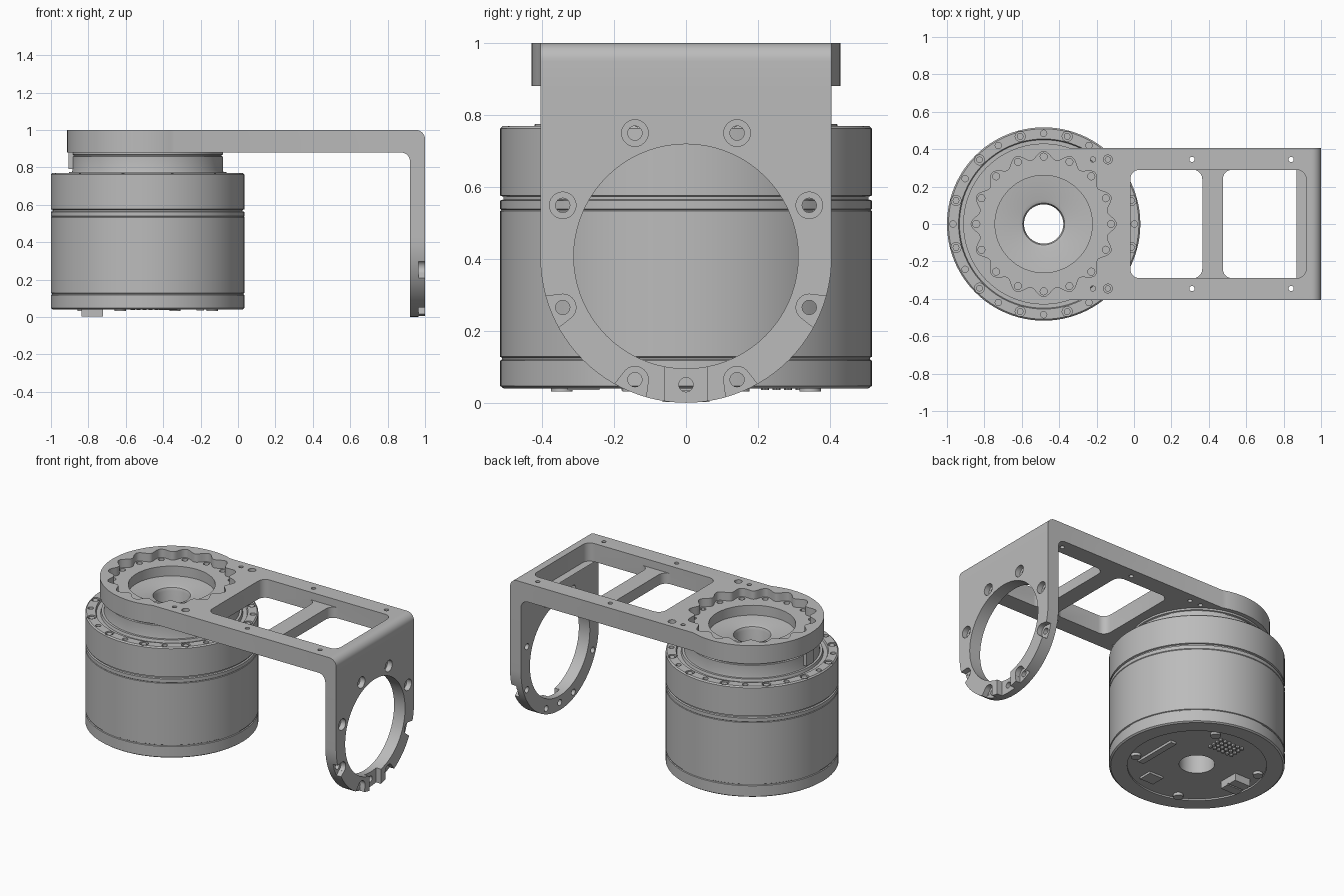
import bpy, bmesh, math
from math import sin, cos, pi, radians

if "Cube" in bpy.data.objects:
    bpy.data.objects.remove(bpy.data.objects["Cube"])

metal = bpy.data.materials.new("satin_grey_metal")
metal.use_nodes = True
GREY = (0.5, 0.5, 0.5, 1)
metal.diffuse_color = GREY
metal.node_tree.nodes["Principled BSDF"].inputs["Base Color"].default_value = GREY

CX = -0.483      # motor axis
HALF = 0.405     # half width of the bracket
RING_Z = 0.407   # centre height of the flange ring


def polar(r, deg, cx=0, cy=0):
    return (cx + r * cos(radians(deg)), cy + r * sin(radians(deg)))


def arc(r, a, b, n, cx=0, cy=0):
    return [polar(r, a + (b - a) * i / n, cx, cy) for i in range(n + 1)]


def circle(r, cx=0, cy=0, n=24):
    return arc(r, 0, 360, n, cx, cy)[:-1]


def rect(x0, x1, y0, y1, r=0):
    if not r:
        return [(x0, y0), (x1, y0), (x1, y1), (x0, y1)]
    return (arc(r, 180, 270, 6, x0 + r, y0 + r) + arc(r, 270, 360, 6, x1 - r, y0 + r)
            + arc(r, 0, 90, 6, x1 - r, y1 - r) + arc(r, 90, 180, 6, x0 + r, y1 - r))


def prism(bm, pts, axis, lo, hi):
    """Extrude a 2D outline along an axis."""
    place = {"x": lambda a, b, t: (t, a, b), "y": lambda a, b, t: (a, t, b),
             "z": lambda a, b, t: (a, b, t)}[axis]
    low, top = [[bm.verts.new(place(a, b, t)) for a, b in pts] for t in (lo, hi)]
    faces = [bm.faces.new(low[::-1]), bm.faces.new(top)]
    n = len(pts)
    for i in range(n):
        j = (i + 1) % n
        faces.append(bm.faces.new((low[i], low[j], top[j], top[i])))
    bmesh.ops.recalc_face_normals(bm, faces=faces)


def lathe(bm, profile, n=96):
    """Revolve a closed (radius, height) loop about the motor axis."""
    rings = []
    for i in range(n):
        rings.append([bm.verts.new((*polar(r, 360 * i / n, CX), z)) for r, z in profile])
    m = len(profile)
    for i in range(n):
        a, b = rings[i], rings[(i + 1) % n]
        for k in range(m):
            q = (k + 1) % m
            bm.faces.new((a[k], b[k], b[q], a[q]))
    bmesh.ops.recalc_face_normals(bm, faces=bm.faces)


def make(name, bm, cutter=None):
    def to_object(label, source):
        mesh = bpy.data.meshes.new(label)
        source.to_mesh(mesh)
        source.free()
        ob = bpy.data.objects.new(label, mesh)
        bpy.context.collection.objects.link(ob)
        return ob

    ob = to_object(name, bm)
    ob.data.materials.append(metal)
    bpy.ops.object.select_all(action="DESELECT")
    ob.select_set(True)
    bpy.context.view_layer.objects.active = ob
    if cutter:
        tool = to_object(name + "_cutter", cutter)
        tool.hide_render = True
        mod = ob.modifiers.new("cut", "BOOLEAN")
        mod.operation, mod.solver, mod.object, mod.use_self = "DIFFERENCE", "EXACT", tool, True
        bpy.ops.object.modifier_apply(modifier=mod.name)
        bpy.data.objects.remove(tool)
    bpy.ops.object.shade_smooth_by_angle(angle=radians(30))
    return ob


# Motor: grooved drum, bolt ring, output hub and through bore
body, cuts = bmesh.new(), bmesh.new()
lathe(body, [
    (.105, .05), (.41, .05), (.41, .04), (.507, .04), (.517, .047), (.517, .117),
    (.512, .12), (.512, .125), (.517, .128), (.517, .533), (.514, .536), (.517, .539),
    (.517, .562), (.508, .565), (.508, .573), (.517, .576), (.517, .762), (.509, .77),
    (.455, .77), (.45, .757), (.425, .757), (.42, .775), (.405, .775), (.402, .785),
    (.402, .857), (.395, .86), (.395, .865), (.402, .868), (.402, .88),
    (.13, .88), (.112, .873), (.105, .855)])
for i in range(24):
    x, y = polar(.485, i * 15, CX)
    prism(cuts, circle(.027 if i % 2 else .017, x, y, 16), "z", .75, .8)
make("motor_body", body, cuts)

# Screws seated in the larger holes of the bolt ring
bm = bmesh.new()
for i in range(1, 24, 2):
    prism(bm, circle(.018, *polar(.485, i * 15, CX), 12), "z", .74, .766)
make("ring_screws", bm)

# Rotation stop beside the hub
bm = bmesh.new()
prism(bm, rect(-.905, -.87, -.035, .035), "z", .79, .885)
make("hub_stop", bm)

# Underside: screws, connectors and header pins
bm = bmesh.new()
for k in range(4):
    prism(bm, circle(.03, *polar(.375, 67 + 90 * k, CX), 20), "z", .032, .055)
make("base_screws", bm)
bm = bmesh.new()
prism(bm, rect(CX + .26, CX + .3, -.18, .12), "z", .034, .055)
prism(bm, rect(CX + .06, CX + .16, -.33, -.24), "z", .036, .055)
for y in (-.065, .005):
    prism(bm, rect(CX - .355, CX - .24, y, y + .06), "z", .002, .055)
prism(bm, rect(CX - .3, CX - .24, -.065, .065), "z", .01, .055)
make("base_connectors", bm)
bm = bmesh.new()
for i in range(6):
    for j in range(4):
        prism(bm, circle(.011, CX - .08 + .032 * i, .22 + .032 * j, 8), "z", .036, .055)
make("header_pins", bm)

# Bracket top plate: round end, windows, scalloped bolt pocket
plate, cuts = bmesh.new(), bmesh.new()
start = math.degrees(math.asin(HALF / .43))
prism(plate, arc(.43, start, 360 - start, 64, CX) + [(1, -HALF), (1, HALF)], "z", .88, 1)
corner = [e for e in plate.edges if all(v.co.x > .99 and v.co.z > .99 for v in e.verts)]
bmesh.ops.bevel(plate, geom=corner, offset=.05, segments=8, affect="EDGES", profile=.5)
scallop = [polar(.366 + .022 * cos(16 * radians(a)), a, CX) for a in [i * 1.875 for i in range(192)]]
prism(cuts, scallop, "z", .945, 1.05)
prism(cuts, circle(.26, CX, 0, 64), "z", .85, 1.04)
for i in range(16):
    prism(cuts, circle(.019, *polar(.36, i * 22.5, CX), 12), "z", .91, .97)
for x0, x1 in ((-.02, .365), (.475, .92)):
    prism(cuts, rect(x0, x1, -.29, .29, .05), "z", .85, 1.05)
prism(cuts, rect(.31, .53, -.29, .29), "z", .95, 1.06)
for side in (-.345, .345):
    for x in (-.22, -.14, .31, .84):
        prism(cuts, circle(.014, x, side, 16), "z", .85, 1.05)
    prism(cuts, circle(.024, -.14, side, 16), "z", .96, 1.06)
make("bracket_top_plate", plate, cuts)

# Bracket end flange: rounded ring with counterbored screw holes
flange, cuts = bmesh.new(), bmesh.new()
prism(flange, arc(HALF, 180, 360, 48, 0, HALF) + [(HALF, .88), (-HALF, .88)], "x", .92, 1)
prism(cuts, circle(.312, 0, RING_Z, 72), "x", .9, 1.05)
for k in range(8):
    angle = 22.5 + 45 * k
    y, z = polar(.371, angle, 0, RING_Z)
    prism(cuts, circle(.02, y, z, 16), "x", .9, 1.04)
    prism(cuts, circle(.037, y, z, 24), "x", .965, 1.03)
    if angle > 180:  # lower counterbores open outwards
        dy, dz = polar(1, angle)
        slot = [(-.005, -.037), (.1, -.065), (.1, .065), (-.005, .037)]
        prism(cuts, [(y + u * dy - w * dz, z + u * dz + w * dy) for u, w in slot], "x", .966, 1.02)
prism(cuts, rect(-.06, .06, -.03, .12), "x", .965, 1.035)
prism(cuts, circle(.02, 0, .05, 16), "x", .9, 1.045)
make("bracket_end_flange", flange, cuts)

# Inner fillet between plate and flange
bm = bmesh.new()
prism(bm, [(.921, .881)] + arc(.05, 90, 0, 8, .87, .83), "y", -HALF, HALF)
make("bracket_fillet", bm)
